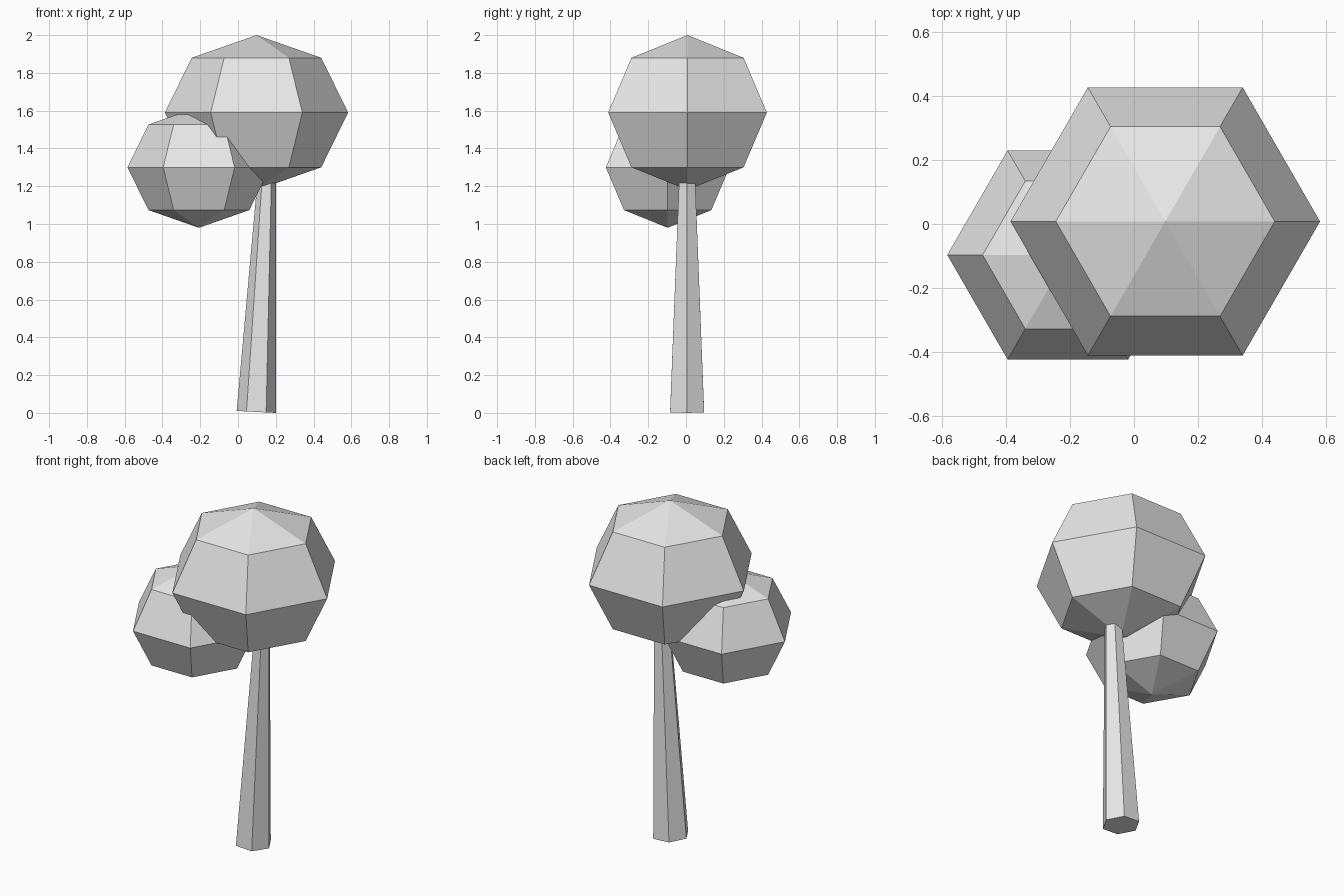
import bpy
import bmesh
from math import sin, cos, pi
from mathutils import Vector

SIDES = 6

default_cube = bpy.data.objects.get("Cube")
if default_cube:
    bpy.data.objects.remove(default_cube, do_unlink=True)

# Single plain grey for the whole tree
grey = bpy.data.materials.new("plain_grey")
grey.use_nodes = True
colour = (0.8, 0.8, 0.8, 1.0)
grey.diffuse_color = colour
grey.node_tree.nodes["Principled BSDF"].inputs["Base Color"].default_value = colour


def add_ring(bm, centre, radius, tilt=0.0):
    """Hexagon with corners on the x axis; tilt raises its -x side."""
    corners = []
    for i in range(SIDES):
        a = 2 * pi * i / SIDES
        offset = Vector((cos(a), sin(a), tilt * (1 - cos(a)))) * radius
        corners.append(bm.verts.new(Vector(centre) + offset))
    return corners


def bridge(bm, lower, upper):
    for i in range(SIDES):
        j = (i + 1) % SIDES
        bm.faces.new((lower[i], lower[j], upper[j], upper[i]))


def fan(bm, ring, tip):
    for i in range(SIDES):
        bm.faces.new((ring[i], ring[(i + 1) % SIDES], tip))


def finish(bm, name):
    bmesh.ops.recalc_face_normals(bm, faces=bm.faces)
    mesh = bpy.data.meshes.new(name)
    bm.to_mesh(mesh)
    bm.free()
    mesh.materials.append(grey)
    obj = bpy.data.objects.new(name, mesh)
    bpy.context.collection.objects.link(obj)


def crown(name, centre, radius, half_height):
    """Faceted ball: three rings between two pointed caps."""
    bm = bmesh.new()
    centre = Vector(centre)
    up = Vector((0, 0, half_height))
    rings = [add_ring(bm, centre + up * sin(lat), radius * cos(lat))
             for lat in (-pi / 4, 0, pi / 4)]
    for lower, upper in zip(rings, rings[1:]):
        bridge(bm, lower, upper)
    fan(bm, rings[0], bm.verts.new(centre - up))
    fan(bm, rings[-1], bm.verts.new(centre + up))
    finish(bm, name)


# Leaning, tapered trunk with a slightly tilted foot
bm = bmesh.new()
foot = add_ring(bm, (0.097, 0.006, 0), 0.104, tilt=0.05)
top = add_ring(bm, (0.155, 0.006, 1.3), 0.046)
bridge(bm, foot, top)
bm.faces.new(foot)
bm.faces.new(top)
finish(bm, "trunk")

# Foliage
crown("large_crown", (0.098, 0.008, 1.59), 0.485, 0.41)
crown("small_crown", (-0.207, -0.097, 1.30), 0.378, 0.32)
